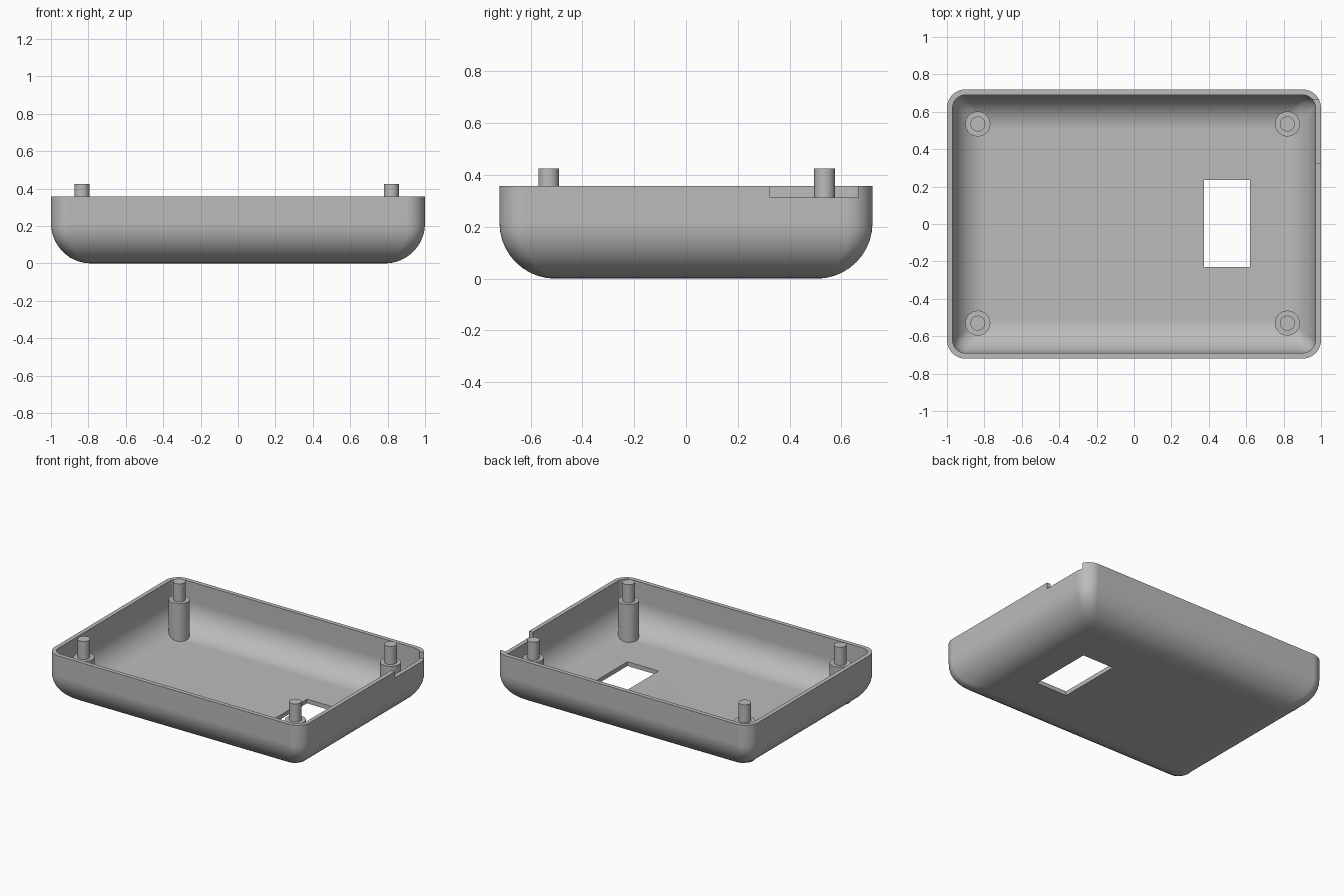
import bpy, bmesh, math
from mathutils import Vector

old = bpy.data.objects.get("Cube")
if old:
    bpy.data.objects.remove(old, do_unlink=True)

GREY = (0.5, 0.5, 0.5, 1)
plastic = bpy.data.materials.new("grey plastic")
plastic.use_nodes = True
plastic.diffuse_color = GREY
plastic.node_tree.nodes["Principled BSDF"].inputs["Base Color"].default_value = GREY

HX, HY, TOP = 1.0, 0.72, 0.358       # half sizes and rim height
WALL, FILLET, CORNER = 0.03, 0.215, 0.1
ARC = 10                             # segments per corner and per fillet


def add_object(name, bm):
    mesh = bpy.data.meshes.new(name)
    bmesh.ops.recalc_face_normals(bm, faces=bm.faces)
    bm.to_mesh(mesh)
    bm.free()
    mesh.materials.append(plastic)
    obj = bpy.data.objects.new(name, mesh)
    bpy.context.collection.objects.link(obj)
    return obj


def activate(obj):
    bpy.ops.object.select_all(action="DESELECT")
    obj.select_set(True)
    bpy.context.view_layer.objects.active = obj


def smooth(obj):
    activate(obj)
    bpy.ops.object.shade_smooth_by_angle(angle=math.radians(30))


def ring(bm, inset, radius, z):
    """Rounded rectangle of vertices at height z."""
    verts = []
    cx, cy = HX - inset - radius, HY - inset - radius
    for k, (sx, sy) in enumerate([(1, 1), (-1, 1), (-1, -1), (1, -1)]):
        for i in range(ARC + 1):
            a = math.pi / 2 * (k + i / ARC)
            verts.append(bm.verts.new((sx * cx + radius * math.cos(a),
                                       sy * cy + radius * math.sin(a), z)))
    return verts


def bowl_rings(bm, offset):
    """Rings from rim to floor, offset inward by the wall thickness."""
    fillet, corner = FILLET - offset, CORNER - offset
    rings = [ring(bm, offset, corner, TOP)]
    for i in range(ARC + 1):
        a = math.pi / 2 * i / ARC
        rings.append(ring(bm, offset + fillet * (1 - math.cos(a)),
                          corner * (1 - 0.55 * i / ARC),
                          offset + fillet * (1 - math.sin(a))))
    return rings


def bridge(bm, a, b):
    for i in range(len(a)):
        j = (i + 1) % len(a)
        bm.faces.new((a[i], a[j], b[j], b[i]))


def cut_box(target, lo, hi):
    bm = bmesh.new()
    bmesh.ops.create_cube(bm, size=1)
    lo, hi = Vector(lo), Vector(hi)
    bmesh.ops.scale(bm, vec=hi - lo, verts=bm.verts)
    bmesh.ops.translate(bm, vec=(lo + hi) / 2, verts=bm.verts)
    cutter = add_object("cutter", bm)
    cutter.hide_render = True
    mod = target.modifiers.new("cut", "BOOLEAN")
    mod.operation, mod.solver, mod.object = "DIFFERENCE", "EXACT", cutter
    activate(target)
    bpy.ops.object.modifier_apply(modifier=mod.name)
    bpy.data.objects.remove(cutter, do_unlink=True)


# Hollow tray with rounded underside
bm = bmesh.new()
outer, inner = bowl_rings(bm, 0), bowl_rings(bm, WALL)
for rings in (outer, inner):
    for a, b in zip(rings, rings[1:]):
        bridge(bm, a, b)
    bm.faces.new(rings[-1])
bridge(bm, outer[0], inner[0])
tray = add_object("tray_shell", bm)

# Floor window and side wall notch
cut_box(tray, (0.375, -0.23, -0.1), (0.62, 0.235, 0.15))
cut_box(tray, (0.9, 0.325, 0.313), (1.1, 0.665, 0.5))
smooth(tray)
weighted = tray.modifiers.new("weighted normals", "WEIGHTED_NORMAL")
weighted.keep_sharp = True


# Stepped corner posts: wide boss with a locating pin
def post(name, x, y):
    profile = [(0.067, 0.028), (0.067, 0.297), (0.04, 0.297), (0.04, 0.425)]
    bm = bmesh.new()
    loops = [[bm.verts.new((x + r * math.cos(math.tau * i / 32),
                            y + r * math.sin(math.tau * i / 32), z))
              for i in range(32)] for r, z in profile]
    for a, b in zip(loops, loops[1:]):
        bridge(bm, a, b)
    bm.faces.new(loops[0])
    bm.faces.new(loops[-1])
    smooth(add_object(name, bm))


for side, x in (("left", 0.82), ("right", -0.835)):
    for end, y in (("front", -0.53), ("back", 0.535)):
        post(f"{end}_{side}_post", x, y)
